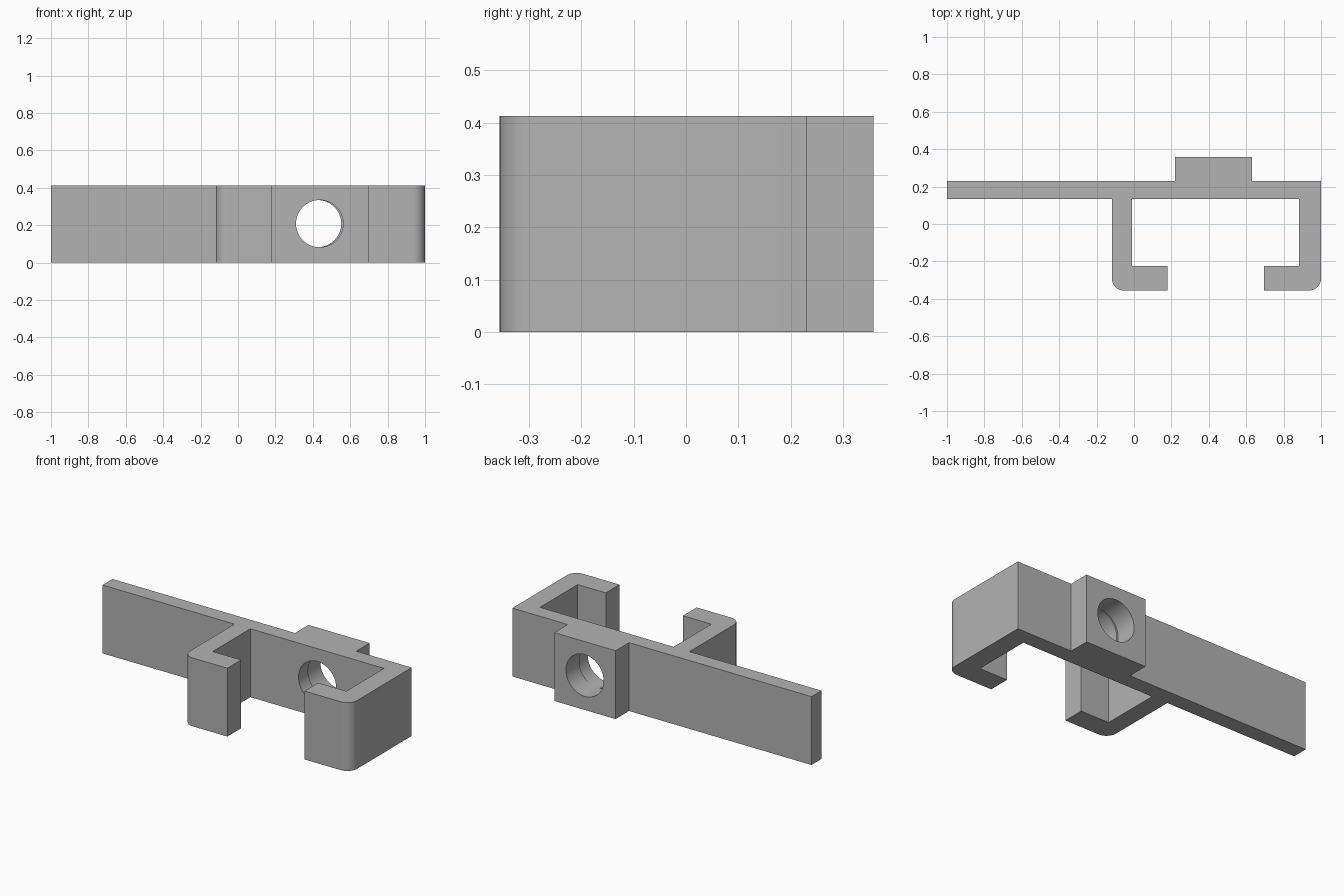
import bpy, bmesh, math

cube = bpy.data.objects.get("Cube")
if cube:
    bpy.data.objects.remove(cube, do_unlink=True)

HEIGHT = 0.413
CORNER = 0.065

grey = bpy.data.materials.new("light_grey")
grey.use_nodes = True
colour = (0.45, 0.45, 0.45, 1)
grey.diffuse_color = colour
grey.node_tree.nodes["Principled BSDF"].inputs["Base Color"].default_value = colour


def arc(cx, cy, start, steps=12):
    """Quarter-circle corner, counter-clockwise from the start angle."""
    angles = [math.radians(start + 90 * i / steps) for i in range(steps + 1)]
    return [(cx + CORNER * math.cos(a), cy + CORNER * math.sin(a)) for a in angles]


def extrude_outline(name, points):
    """Upright prism standing on the ground from a closed plan outline."""
    bm = bmesh.new()
    face = bm.faces.new([bm.verts.new((x, y, 0)) for x, y in points])
    result = bmesh.ops.extrude_face_region(bm, geom=[face])
    top = [v for v in result["geom"] if isinstance(v, bmesh.types.BMVert)]
    bmesh.ops.translate(bm, verts=top, vec=(0, 0, HEIGHT))
    bmesh.ops.recalc_face_normals(bm, faces=bm.faces)
    mesh = bpy.data.meshes.new(name)
    bm.to_mesh(mesh)
    bm.free()
    obj = bpy.data.objects.new(name, mesh)
    bpy.context.collection.objects.link(obj)
    mesh.materials.append(grey)
    return obj


def bore(target, x, radius, y0, y1):
    """Cut a round hole running front to back."""
    bpy.ops.mesh.primitive_cylinder_add(
        vertices=64, radius=radius, depth=y1 - y0,
        location=(x, (y0 + y1) / 2, HEIGHT / 2 + 0.002),
        rotation=(math.pi / 2, 0, 0))
    cutter = bpy.context.object
    cutter.hide_render = True
    cutter.data.materials.append(grey)
    mod = target.modifiers.new("bore", "BOOLEAN")
    mod.operation = "DIFFERENCE"
    mod.solver = "EXACT"
    mod.object = cutter
    bpy.context.view_layer.objects.active = target
    bpy.ops.object.modifier_apply(modifier=mod.name)
    bpy.data.objects.remove(cutter, do_unlink=True)


# Plan outline: long arm, two hooked legs, rear boss
foot, lip = -0.356, -0.225
arm_front, arm_back, boss_back = 0.135, 0.23, 0.358
outline = [(-1, arm_back), (-1, arm_front), (-0.118, arm_front)]
outline += arc(-0.118 + CORNER, foot + CORNER, 180)
outline += [(0.178, foot), (0.178, lip), (-0.012, lip), (-0.012, arm_front),
            (0.882, arm_front), (0.882, lip), (0.694, lip), (0.694, foot)]
outline += arc(1 - CORNER, foot + CORNER, 270)
outline += [(1, arm_back), (0.63, arm_back), (0.63, boss_back),
            (0.22, boss_back), (0.22, arm_back)]
bracket = extrude_outline("clip_bracket", outline)

# Slightly offset holes through the arm and the boss
bore(bracket, 0.436, 0.126, -0.1, arm_back)
bore(bracket, 0.426, 0.126, arm_back - 0.004, 0.6)

bpy.ops.object.select_all(action="DESELECT")
bracket.select_set(True)
bpy.context.view_layer.objects.active = bracket
bpy.ops.object.shade_smooth_by_angle(angle=math.radians(30))
